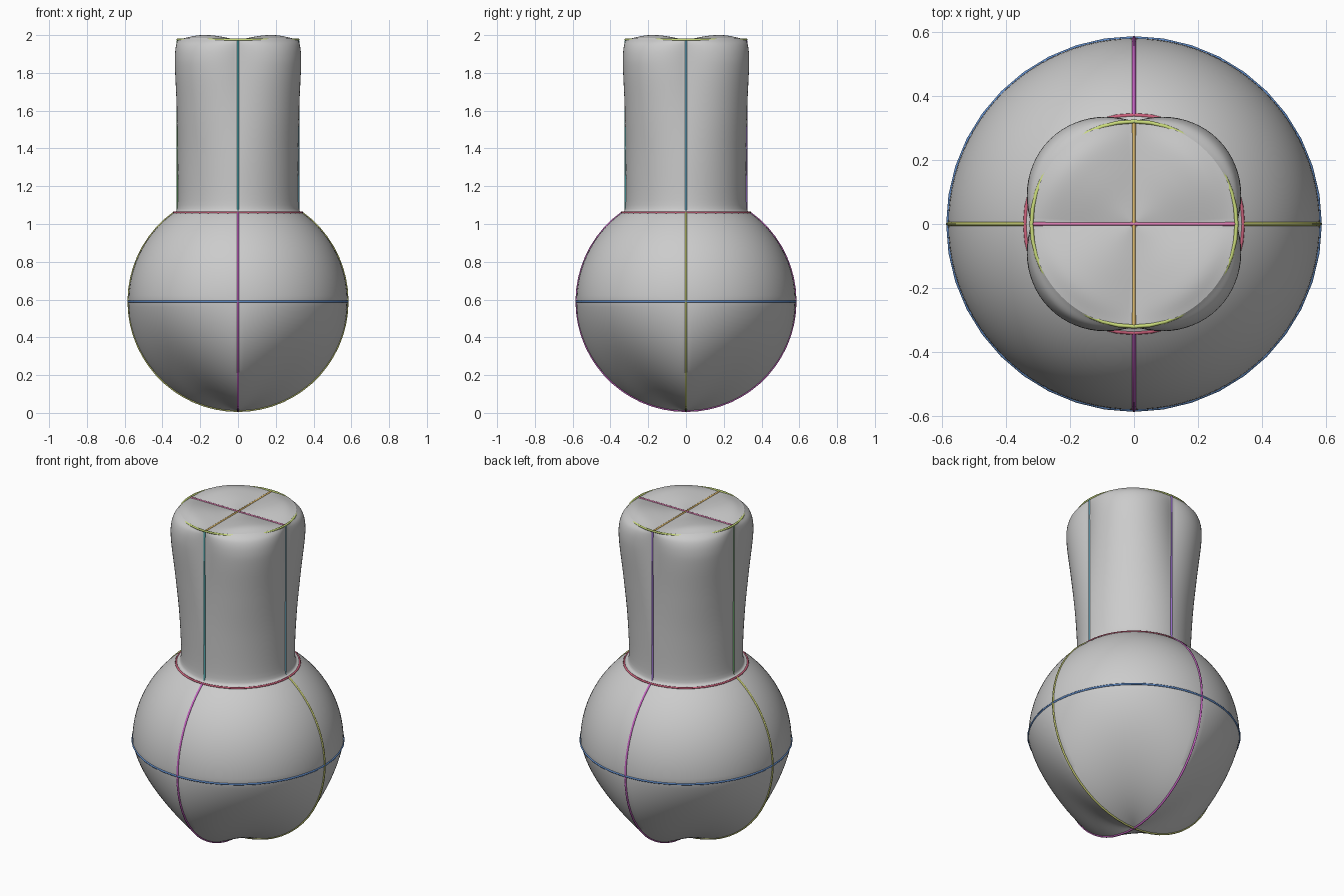
import bpy, bmesh
from math import sin, cos, pi, sqrt, asin
from mathutils import Vector

if "Cube" in bpy.data.objects:
    bpy.data.objects.remove(bpy.data.objects["Cube"])

R, CZ = 0.58, 0.59           # bulb radius and centre height
NR, NZ, TOP = 0.32, 1.06, 1.972  # neck radius, joint height, rim height
SEG = 96


def spline(pts, steps):
    """Smooth Catmull-Rom curve through (radius, height) points."""
    p = [Vector(q) for q in pts]
    p = [2 * p[0] - p[1]] + p + [2 * p[-1] - p[-2]]
    out = []
    for i in range(1, len(p) - 2):
        a, b, c, d = p[i - 1:i + 3]
        for k in range(steps):
            t = k / steps
            out.append(0.5 * (2 * b + (c - a) * t + (2 * a - 5 * b + 4 * c - d) * t * t
                              + (3 * b - a - 3 * c + d) * t ** 3))
    return out + [p[-2]]


def lathe(name, axis, diag):
    """Revolved skin blending one profile on the axes with another on the diagonals."""
    bm = bmesh.new()
    rows = []
    for a, d in zip(axis, diag):
        row = []
        for j in range(SEG):
            th = 2 * pi * j / SEG
            q = Vector(a).lerp(Vector(d), abs(sin(2 * th)))
            row.append(bm.verts.new((q.x * cos(th), q.x * sin(th), q.y)))
        rows.append(row)
    for lo, hi in zip(rows, rows[1:]):
        for j in range(SEG):
            k = (j + 1) % SEG
            bm.faces.new((lo[j], lo[k], hi[k], hi[j]))
    bmesh.ops.remove_doubles(bm, verts=bm.verts, dist=1e-5)
    bmesh.ops.recalc_face_normals(bm, faces=bm.faces)
    me = bpy.data.meshes.new(name)
    bm.to_mesh(me)
    bm.free()
    ob = bpy.data.objects.new(name, me)
    bpy.context.collection.objects.link(ob)
    bpy.ops.object.select_all(action='DESELECT')
    bpy.context.view_layer.objects.active = ob
    ob.select_set(True)
    bpy.ops.object.shade_smooth_by_angle(angle=0.6)
    return ob


def wire(name, pts, color, cyclic=False):
    """Thin coloured tube along a path."""
    cu = bpy.data.curves.new(name, 'CURVE')
    cu.dimensions = '3D'
    cu.bevel_depth = 0.006
    cu.bevel_resolution = 1
    cu.use_fill_caps = True
    sp = cu.splines.new('POLY')
    sp.points.add(len(pts) - 1)
    for p, q in zip(sp.points, pts):
        p.co = (*q, 1)
    sp.use_cyclic_u = cyclic
    mat = bpy.data.materials.new(name)
    mat.diffuse_color = (*color, 1)
    mat.use_nodes = True
    mat.node_tree.nodes["Principled BSDF"].inputs["Base Color"].default_value = mat.diffuse_color
    cu.materials.append(mat)
    ob = bpy.data.objects.new(name, cu)
    bpy.context.collection.objects.link(ob)


def ring(r, z, n=40):
    return [(r * cos(2 * pi * i / n), r * sin(2 * pi * i / n), z) for i in range(n)]


# bulb: round along the axes, flattened between them on the lower half
top_angle = asin((NZ - CZ) / R)
axis, diag = [], []
for i in range(49):
    f = -pi / 2 + (top_angle + pi / 2) * i / 48
    s = 1 - 0.11 * max(0, sin(-2 * f))
    c = max(0, cos(f))
    axis.append((R * c, CZ + R * sin(f)))
    diag.append((R * s * c, CZ + R * s * sin(f)))
lathe("bulb", axis, diag)

# neck: straight along the axes, bulging between them toward the top
joint = (R * cos(top_angle), NZ)
axis = spline([joint, (NR, 1.1), (NR, 1.35), (NR, 1.6), (NR, 1.8), (NR, 1.9), (NR, 1.95), (NR, TOP)], 6)
diag = spline([joint, (0.313, 1.1), (0.322, 1.35), (0.346, 1.6), (0.369, 1.8),
               (0.371, 1.89), (0.355, 1.95), (NR, 1.985)], 6)
lathe("neck", axis, diag)

# cap: four shallow pillows separated by the crossed lines
axis = spline([(NR, TOP), (0.26, TOP), (0.18, TOP), (0.08, TOP), (0, TOP)], 5)
diag = spline([(NR, 1.985), (0.26, 2.0), (0.18, 1.995), (0.08, 1.98), (0, TOP)], 5)
lathe("cap", axis, diag)

# horizontal rings
wire("equator_ring", ring(R, CZ), (0.12, 0.27, 0.6), True)
wire("neck_ring", ring(joint[0], NZ), (0.6, 0.12, 0.2), True)
wire("rim_ring", ring(NR, TOP + 0.004), (0.6, 0.72, 0.2), True)

# bulb meridians, one across each axis
arc = []
for i in range(49):
    f = pi - top_angle + (pi + 2 * top_angle) * i / 48
    arc.append((R * cos(f), CZ + R * sin(f)))
wire("side_meridian", [(u, 0, z) for u, z in arc], (0.5, 0.53, 0.15))
wire("front_meridian", [(0, u, z) for u, z in arc], (0.55, 0.12, 0.52))

# neck uprights
for name, x, y, col in (("front", 0, -1, (0.08, 0.4, 0.42)), ("right", 1, 0, (0.15, 0.42, 0.55)),
                        ("back", 0, 1, (0.3, 0.15, 0.58)), ("left", -1, 0, (0.15, 0.42, 0.15))):
    wire(name + "_upright", [(x * NR, y * NR, NZ), (x * NR, y * NR, TOP)], col)

# crossed lines on the cap
wire("cap_line_x", [(-NR, 0, TOP), (NR, 0, TOP)], (0.7, 0.2, 0.42))
wire("cap_line_y", [(0, -NR, TOP), (0, NR, TOP)], (0.75, 0.5, 0.15))
